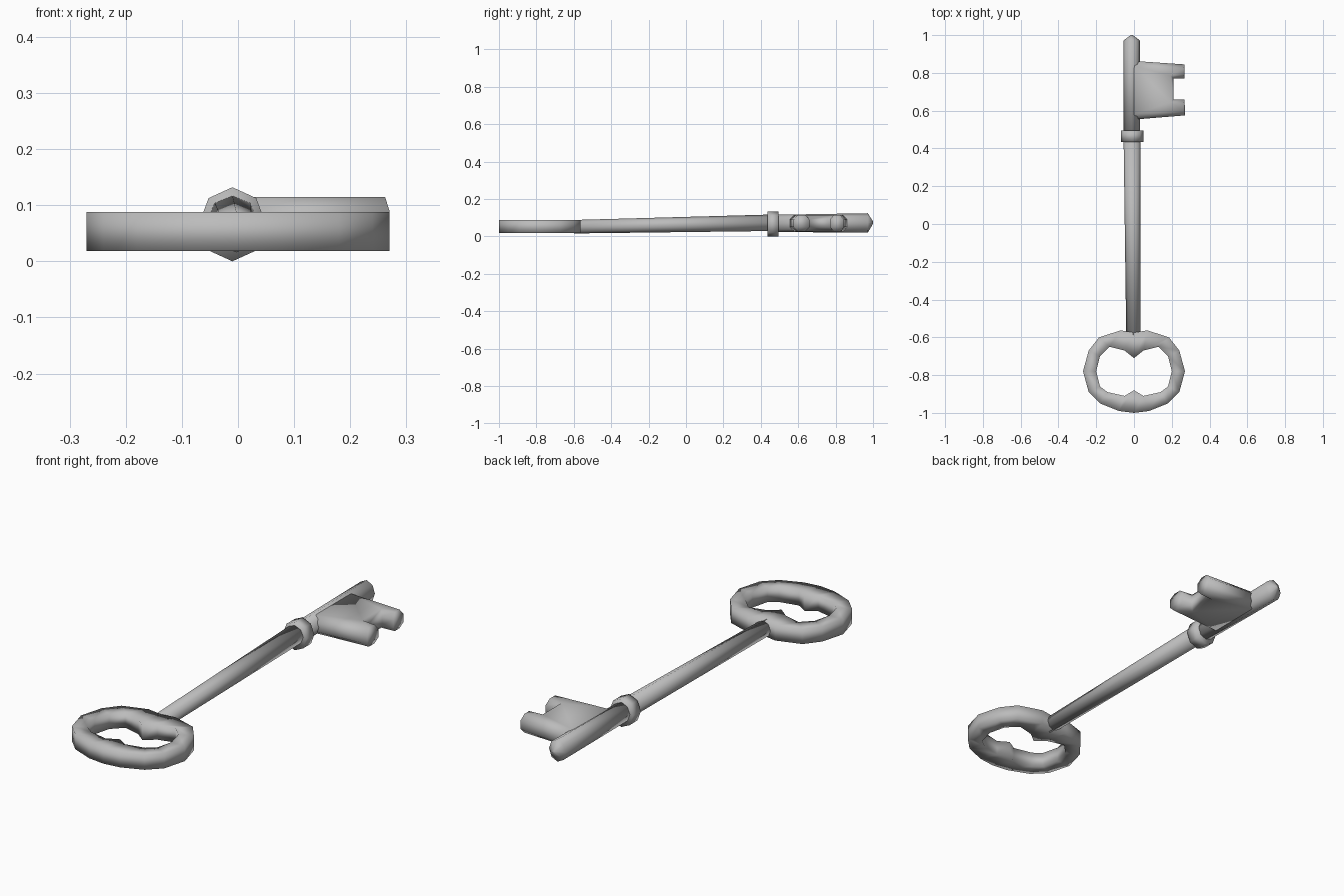
import bpy, bmesh
from math import cos, sin, pi

cube = bpy.data.objects.get("Cube")
if cube:
    bpy.data.objects.remove(cube, do_unlink=True)

steel = bpy.data.materials.new("grey_steel")
steel.use_nodes = True
colour = (0.5, 0.5, 0.5, 1)
steel.diffuse_color = colour
steel.node_tree.nodes["Principled BSDF"].inputs["Base Color"].default_value = colour


def finish(name, bm):
    bmesh.ops.recalc_face_normals(bm, faces=bm.faces)
    mesh = bpy.data.meshes.new(name)
    bm.to_mesh(mesh)
    bm.free()
    mesh.materials.append(steel)
    mesh.shade_smooth()
    obj = bpy.data.objects.new(name, mesh)
    bpy.context.collection.objects.link(obj)
    return obj


def loft(name, loops, closed=False):
    """Skin equal-sized loops of points; cap the ends unless closed."""
    bm = bmesh.new()
    rows = [[bm.verts.new(p) for p in loop] for loop in loops]
    n = len(rows[0])
    pairs = list(zip(rows, rows[1:]))
    if closed:
        pairs.append((rows[-1], rows[0]))
    for a, b in pairs:
        for i in range(n):
            j = (i + 1) % n
            bm.faces.new((a[i], a[j], b[j], b[i]))
    if not closed:
        caps = [bm.faces.new(rows[0]), bm.faces.new(rows[-1])]
        bmesh.ops.triangulate(bm, faces=caps)
    return finish(name, bm)


def ring(x, y, z, rx, rz, sides=8):
    return [(x + rx * sin(2 * pi * i / sides), y, z + rz * cos(2 * pi * i / sides))
            for i in range(sides)]


def mirrored(half):
    return half + [(-x, y) for x, y in reversed(half[1:-1])]


# Oval bow with a pointed cusp inside at each end
outer = mirrored([(0, -1), (.08, -.99), (.18, -.95), (.24, -.89), (.27, -.78),
                  (.24, -.67), (.185, -.6), (.07, -.563), (0, -.575)])
inner = mirrored([(0, -.88), (.05, -.91), (.14, -.89), (.18, -.86), (.2, -.78),
                  (.18, -.7), (.13, -.65), (.05, -.67), (0, -.71)])
low, high = .018, .088
loft("bow", [[(x, y, z) for x, y in line] for line, z in
             ((outer, low), (outer, high), (inner, high), (inner, low))], closed=True)

# Tapered shaft
loft("shaft", [ring(-.003, -.6, .052, .038, .036), ring(-.01, .45, .073, .045, .044)])

# Collar
loft("collar", [ring(-.01, .435, .066, .06, .066), ring(-.01, .495, .066, .06, .066)])

# Round end with a blunt point
loft("shaft_end", [ring(-.012, .48, .07, .043, .046), ring(-.012, .972, .072, .043, .052),
                   ring(-.012, 1, .074, .006, .006)])

# Bit with two teeth, bevelled above and below
full = [(0, .553), (.27, .575), (.268, .66), (.21, .66),
        (.21, .77), (.268, .77), (.268, .845), (0, .863)]
inset = [(0, .58), (.262, .598), (.262, .638), (.195, .645),
         (.195, .785), (.262, .79), (.262, .825), (0, .838)]
loft("bit", [[(x, y, z) for x, y in line] for line, z in
             ((inset, .027), (full, .05), (full, .09), (inset, .115))])
